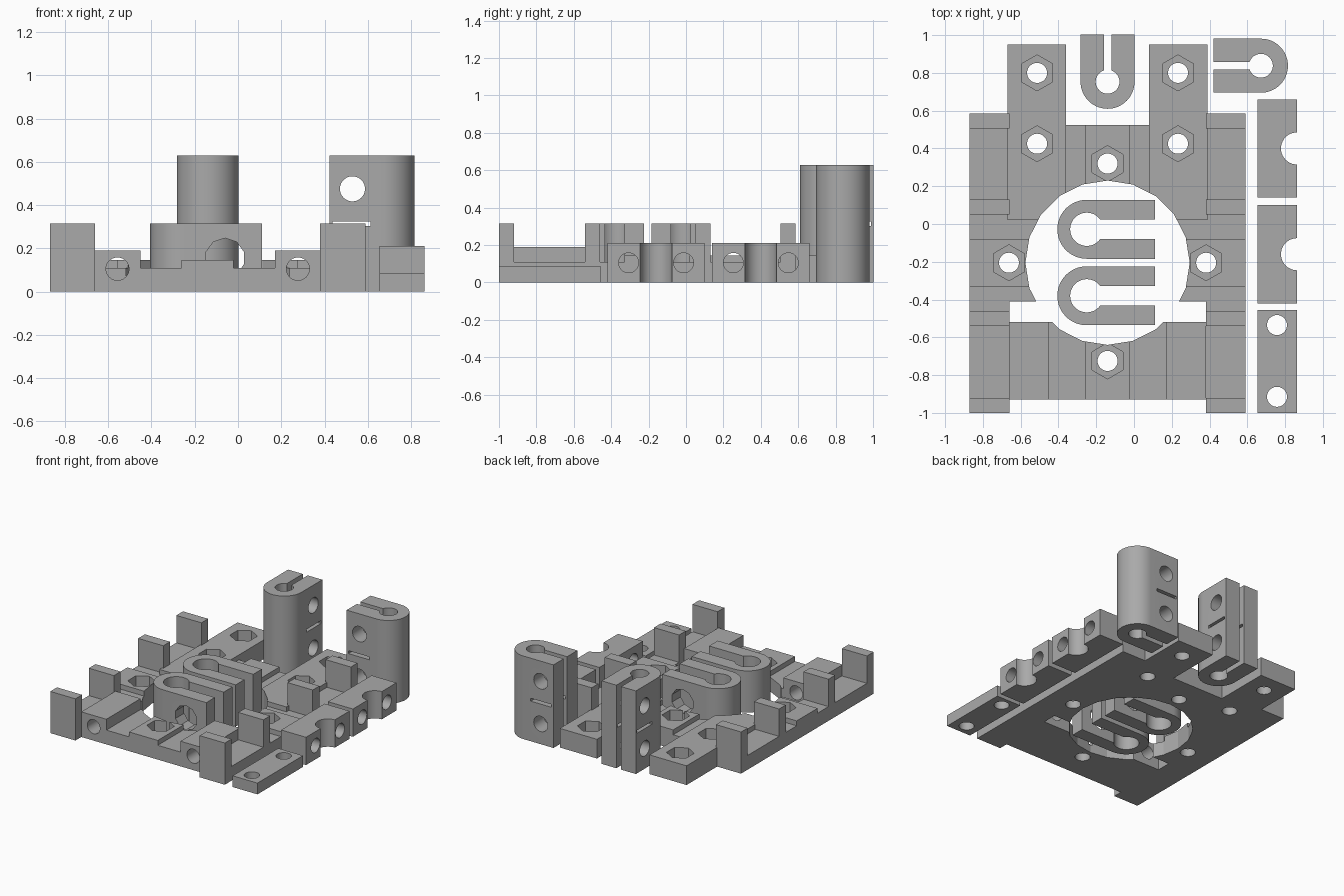
import bpy, bmesh
from math import pi
from mathutils import Matrix, Vector

if "Cube" in bpy.data.objects:
    bpy.data.objects.remove(bpy.data.objects["Cube"])

grey = bpy.data.materials.new("plain grey")
grey.use_nodes = True
grey.diffuse_color = (0.4, 0.4, 0.4, 1)
grey.node_tree.nodes["Principled BSDF"].inputs["Base Color"].default_value = (0.4, 0.4, 0.4, 1)


def finish(name, bm):
    mesh = bpy.data.meshes.new(name)
    bm.to_mesh(mesh)
    bm.free()
    mesh.materials.append(grey)
    obj = bpy.data.objects.new(name, mesh)
    bpy.context.scene.collection.objects.link(obj)
    return obj


def box(x0, x1, y0, y1, z0, z1):
    bm = bmesh.new()
    size = Matrix.Diagonal((x1 - x0, y1 - y0, z1 - z0, 1))
    mid = Vector((x0 + x1, y0 + y1, z0 + z1)) / 2
    bmesh.ops.create_cube(bm, size=1, matrix=Matrix.Translation(mid) @ size)
    return finish("block", bm)


def rod(centre, radius, length, axis="Z", sides=40):
    bm = bmesh.new()
    turn = {"X": Matrix.Rotation(pi / 2, 4, "Y"),
            "Y": Matrix.Rotation(pi / 2, 4, "X"), "Z": Matrix()}[axis]
    bmesh.ops.create_cone(bm, cap_ends=True, segments=sides, radius1=radius, radius2=radius,
                          depth=length, matrix=Matrix.Translation(centre) @ turn)
    return finish("rod", bm)


def combine(name, parts, cutters):
    """Unite the parts, subtract the cutters, and discard the helpers."""
    base = parts[0]
    base.name = name
    for mode, tools in (("UNION", parts[1:]), ("DIFFERENCE", cutters)):
        for tool in tools:
            mod = base.modifiers.new("cut", "BOOLEAN")
            mod.operation, mod.object, mod.solver = mode, tool, "EXACT"
    bpy.context.view_layer.update()
    graph = bpy.context.evaluated_depsgraph_get()
    mesh = bpy.data.meshes.new_from_object(base.evaluated_get(graph))
    base.modifiers.clear()
    base.data = mesh
    for tool in parts[1:] + cutters:
        bpy.data.objects.remove(tool)
    bpy.ops.object.select_all(action="DESELECT")
    base.select_set(True)
    bpy.context.view_layer.objects.active = base
    bpy.ops.object.shade_smooth_by_angle(angle=0.25)
    return base


# Carriage plate: left-right symmetric about MID, with a large faceted opening
MID, CY, LOW, PAD, TALL = -0.14, -0.205, 0.108, 0.145, 0.315
BOLT = 0.053
parts = [box(MID - 0.52, MID + 0.52, -0.93, 0.525, 0, LOW),
         box(MID - 0.12, MID + 0.12, -0.93, 0.525, 0, PAD),
         box(MID - 0.73, MID + 0.73, CY - 0.125, CY + 0.125, 0, PAD)]
cutters = [rod((MID, CY, 0), 0.435, 2, sides=20),
           box(MID - 0.52, MID + 0.52, -0.52, -0.41, -1, 1)]
nuts = [(MID, 0.32), (MID, -0.725)]


def mirrored_box(inner, outer, y0, y1, top):
    for side in (-1, 1):
        x0, x1 = sorted((MID + side * inner, MID + side * outer))
        parts.append(box(x0, x1, y0, y1, 0, top))


mirrored_box(0.52, 0.73, -1, 0.585, LOW)           # side rails
for y in (-1, -0.54, 0.05, 0.505):                 # upright stops
    mirrored_box(0.52, 0.73, y, y + 0.08, TALL)
mirrored_box(0.22, 0.53, 0.02, 0.95, PAD)          # rear tongues
mirrored_box(0.31, 0.52, -0.93, -0.52, 0.19)       # front blocks
for side in (-1, 1):
    cutters.append(rod((MID + side * 0.417, -0.72, 0.105), BOLT, 0.6, "Y"))
    nuts += [(MID + side * 0.373, 0.8), (MID + side * 0.373, 0.425), (MID + side * 0.522, CY)]
for x, y in nuts:                                  # bolt holes with hexagonal nut pockets
    cutters.append(rod((x, y, 0), BOLT, 1))
    cutters.append(rod((x, y, 0.56), 0.095, 1, sides=6))
combine("carriage_plate", parts, cutters)


# U-shaped clips, modelled open towards +x and then turned into place
def clip(name, place, turn, radius, length, height, bore, slot, extra):
    body = [rod((0, 0, height / 2), radius, height, sides=64),
            box(0, length, -radius, radius, 0, height)]
    cuts = [rod((0, 0, 0), bore, 3),
            box(0, 1, -slot / 2, slot / 2, -1, 1)]
    obj = combine(name, body, cuts + extra)
    obj.location = (*place, 0)
    obj.rotation_euler.z = turn


for name, y in (("front_short_clip", -0.38), ("rear_short_clip", -0.028)):
    clip(name, (-0.25, y), 0, 0.156, 0.36, TALL, 0.088, 0.105,
         [rod((0.19, 0, 0.155), 0.092, 1, "Y", 10)])

for name, place, turn in (("rear_tall_clip", (MID, 0.753), pi / 2),
                          ("side_tall_clip", (0.672, 0.838), pi)):
    clip(name, place, turn, 0.143, 0.25, 0.628, 0.063, 0.04,
         [rod((0.143, 0, 0.475), 0.058, 1, "Y"),
          rod((0.143, 0, 0.153), 0.058, 1, "Y"),
          box(0.06, 0.235, -1, 1, 0.303, 0.325)])

# Loose clamp bars beside the plate
for name, y in (("rear_clamp_bar", 0.4), ("middle_clamp_bar", -0.16)):
    combine(name, [box(0.655, 0.863, y - 0.26, y + 0.26, 0, 0.21)],
            [rod((0.863, y, 0), 0.085, 1)] +
            [rod((0.757, y + s * 0.147, 0.105), BOLT, 1, "X") for s in (-1, 1)])
combine("flat_clamp_bar", [box(0.655, 0.863, -1, -0.455, 0, 0.085)],
        [rod((0.757, y, 0), BOLT, 1) for y in (-0.535, -0.915)])
